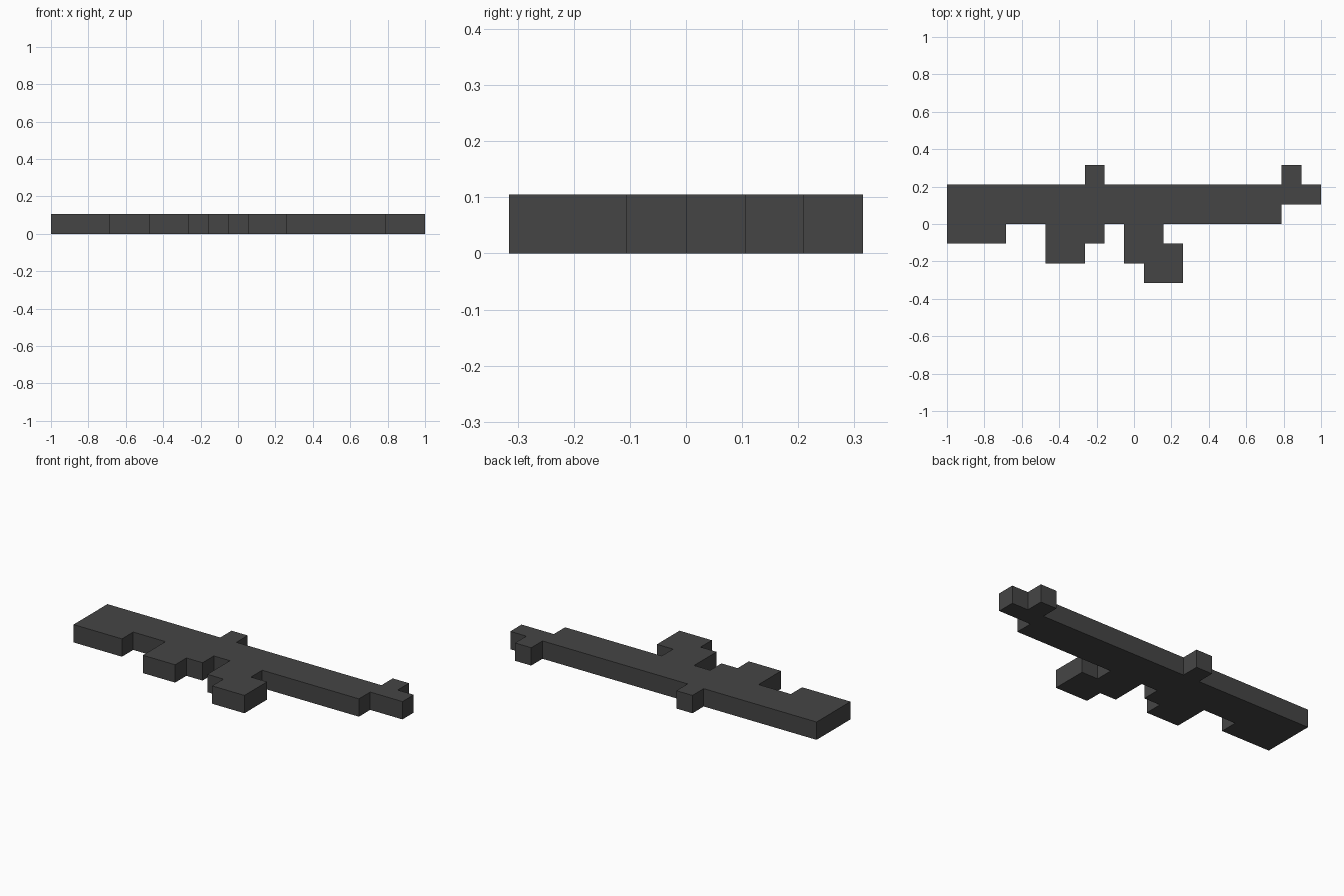
import bpy
import bmesh

cube = bpy.data.objects.get("Cube")
if cube:
    bpy.data.objects.remove(cube, do_unlink=True)

U = 2 / 19  # one block of the stepped design

# Single dark grey material
grey = bpy.data.materials.new("dark_grey")
grey.use_nodes = True
color = (0.06, 0.06, 0.06, 1)
grey.diffuse_color = color
grey.node_tree.nodes["Principled BSDF"].inputs["Base Color"].default_value = color

# Stepped outline in blocks, counter-clockwise from the stock's lower corner
outline = [
    (0, -1), (3, -1), (3, 0),                                # stock
    (5, 0), (5, -2), (7, -2), (7, -1), (8, -1), (8, 0),      # grip and trigger
    (9, 0), (9, -2), (10, -2), (10, -3), (12, -3),           # magazine
    (12, -1), (11, -1), (11, 0),
    (17, 0), (17, 1), (19, 1), (19, 2),                      # barrel and muzzle
    (18, 2), (18, 3), (17, 3), (17, 2),                      # front sight
    (8, 2), (8, 3), (7, 3), (7, 2), (0, 2),                  # rear sight and back
]

# Fill the outline and extrude it one block upwards
bm = bmesh.new()
base = bm.faces.new([bm.verts.new((x * U - 1, y * U, 0)) for x, y in outline])
result = bmesh.ops.extrude_face_region(bm, geom=[base], use_keep_orig=True)
top = [v for v in result["geom"] if isinstance(v, bmesh.types.BMVert)]
bmesh.ops.translate(bm, verts=top, vec=(0, 0, U))
bmesh.ops.recalc_face_normals(bm, faces=bm.faces)

mesh = bpy.data.meshes.new("rifle_body")
bm.to_mesh(mesh)
bm.free()
mesh.materials.append(grey)
body = bpy.data.objects.new("rifle_body", mesh)
bpy.context.collection.objects.link(body)
